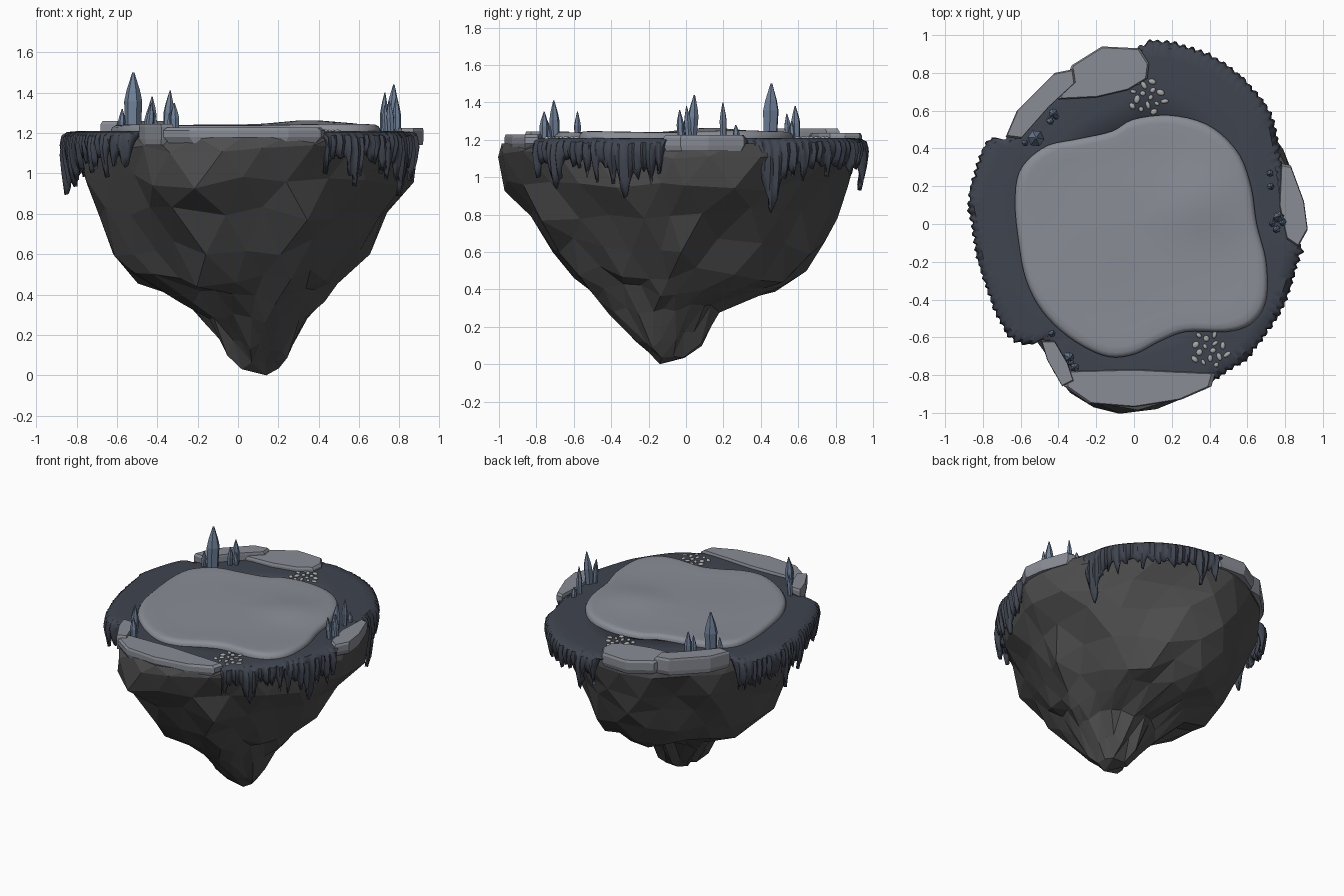
import bpy, bmesh, math, random
from mathutils import Vector, Matrix

if "Cube" in bpy.data.objects:
    bpy.data.objects.remove(bpy.data.objects["Cube"])

random.seed(7)


def material(name, rgb):
    m = bpy.data.materials.new(name)
    m.diffuse_color = (*rgb, 1)
    m.use_nodes = True
    m.node_tree.nodes["Principled BSDF"].inputs["Base Color"].default_value = m.diffuse_color
    return m


ROCK = material("dark_rock", (0.075, 0.075, 0.075))
SLAB = material("pale_stone", (0.25, 0.265, 0.30))
MOSS = material("slate_moss", (0.050, 0.058, 0.078))
CRYSTAL = material("blue_crystal", (0.16, 0.22, 0.32))
PEBBLE = material("pebble", (0.38, 0.39, 0.38))


def finish(name, bm, mat, smooth=None):
    me = bpy.data.meshes.new(name)
    bm.to_mesh(me)
    bm.free()
    ob = bpy.data.objects.new(name, me)
    bpy.context.collection.objects.link(ob)
    me.materials.append(mat)
    if smooth:
        bpy.ops.object.select_all(action='DESELECT')
        ob.select_set(True)
        bpy.context.view_layer.objects.active = ob
        bpy.ops.object.shade_smooth_by_angle(angle=math.radians(smooth))
    return ob


def loft(bm, rings, top=True, bottom=True, tris=False):
    """Bridge equal closed rings, listed from the top or centre outwards and down."""
    vs = [[bm.verts.new(p) for p in r] for r in rings]
    n = len(vs[0])
    for a, b in zip(vs, vs[1:]):
        for j in range(n):
            k = (j + 1) % n
            if tris:
                bm.faces.new((a[j], b[j], a[k]))
                bm.faces.new((b[j], b[k], a[k]))
            else:
                bm.faces.new((a[j], b[j], b[k], a[k]))
    if top:
        bm.faces.new(vs[0])
    if bottom:
        bm.faces.new(vs[-1][::-1])


def spline(pts, n, shift=0.0):
    """Closed Catmull-Rom curve through 2D points, sampled n times."""
    out, m = [], len(pts)
    for j in range(n):
        u = ((j + shift) / n * m) % m
        i, t = int(u), u % 1
        a, b, c, d = (Vector(pts[(i + o) % m]) for o in (-1, 0, 1, 2))
        out.append(0.5 * (2 * b + (c - a) * t + (2 * a - 5 * b + 4 * c - d) * t * t
                          + (3 * b - a - 3 * c + d) * t ** 3))
    return out


# Hanging rock: outline squeezed to the silhouette at each level, staggered facets
rock_outline = [(.90, 0), (.84, .3), (.68, .56), (.5, .75), (.2, .9), (-.1, .92), (-.33, .83),
                (-.55, .66), (-.68, .45), (-.77, .15), (-.75, -.15), (-.66, -.42), (-.5, -.62),
                (-.38, -.86), (-.1, -1), (.12, -.98), (.4, -.86), (.6, -.64), (.74, -.42), (.85, -.15)]
levels = [(1.18, -.75, .89, -.98, .89), (1.12, -.77, .91, -1, .91), (.96, -.78, .90, -.99, .88),
          (.80, -.75, .79, -.87, .81), (.63, -.67, .66, -.75, .73), (.48, -.55, .53, -.64, .64),
          (.39, -.30, .45, -.53, .50), (.28, -.18, .36, -.43, .20), (.13, -.08, .27, -.29, .09),
          (.05, .0, .21, -.21, .01)]
px, py = .14, -.14
rings = []
for i, (z, x0, x1, y0, y1) in enumerate(levels):
    ring = []
    for p in spline(rock_outline, 22, i * 0.5):
        dx, dy = p.x - px, p.y - py
        dx *= (x1 - px) / (.91 - px) if dx > 0 else (px - x0) / (px + .77)
        dy *= (y1 - py) / (.92 - py) if dy > 0 else (py - y0) / (py + 1)
        k = 1 if i < 2 else random.uniform(.91, 1.02)
        dz = 0 if i == 0 else random.uniform(-.045, .045) * (0.5 if i in (1, 9) else 1)
        ring.append((px + dx * k, py + dy * k, z + dz))
    rings.append(ring)
rings.append([(px, py, 0)] * 22)
bm = bmesh.new()
loft(bm, rings, bottom=False, tris=True)
bmesh.ops.remove_doubles(bm, verts=bm.verts, dist=.045)
for v in bm.verts:
    if v.co.z < .02:
        v.co = (px, py, 0)
finish("hanging_rock", bm, ROCK)

# Moss carpet with a dripping skirt on three stretches of the edge
moss_outline = [(.82, 0), (.78, .28), (.75, .42), (.7, .6), (.55, .78), (.38, .89), (.2, .945),
                (.06, .95), (-.1, .86), (-.32, .76), (-.55, .58), (-.66, .46), (-.77, .42),
                (-.86, .15), (-.845, 0), (-.81, -.2), (-.74, -.42), (-.65, -.59), (-.55, -.63),
                (-.45, -.62), (-.38, -.78), (-.2, -.92), (.05, -.94), (.3, -.88), (.44, -.8),
                (.6, -.69), (.74, -.5), (.79, -.4), (.86, -.18), (.88, -.12)]
spans = [(22, 87), (147, 231), (297, 353)]
teeth = [(32, 5, .32), (338, 4, .26), (176, 4, .24), (190, 3.5, .2), (78, 3, .2), (310, 3, .2)]
for s, e in spans:
    a = s + 2
    while a < e - 1:
        teeth.append((a, random.uniform(1.6, 3.2), random.uniform(.04, .17)))
        a += random.uniform(2, 4)


def drop(a):
    edge = max(min(a - s, e - a) for s, e in spans)
    if edge <= 0:
        return .02
    hang = max(d * max(0, 1 - abs(a - c) / w) ** .8 for c, w, d in teeth)
    return .02 + min(1, edge / 2) * (.06 + hang)


profile = [(.5, 0), (.75, 0), (.92, .005), (.98, 0)]
rings = [[] for _ in range(8)]
for p in spline(moss_outline, 480):
    a = math.degrees(math.atan2(p.y, p.x)) % 360
    d = drop(a)
    bulge = 1 + min(.02, d * .1) + .008 * math.sin(a * 2.3) - .01
    for r, (s, dz) in zip(rings, profile):
        r.append((p.x * s, p.y * s, 1.205 + dz))
    for r, (s, f) in zip(rings[4:], [(bulge, .12), (bulge + .01, .4), (bulge, .7), (bulge - .015, 1)]):
        r.append((p.x * s, p.y * s, 1.205 - f * d))
bm = bmesh.new()
loft(bm, rings, top=False, bottom=False)
moss = finish("moss_carpet", bm, MOSS, 40)
mod = moss.modifiers.new("thickness", 'SOLIDIFY')
mod.thickness, mod.offset = .022, -1

# Smooth raised plateau with a soft swell
plateau_outline = [(.65, 0), (.62, .2), (.55, .38), (.4, .52), (.2, .575), (0, .555), (-.12, .49),
                   (-.3, .45), (-.47, .41), (-.6, .29), (-.63, .12), (-.61, -.1), (-.57, -.3),
                   (-.48, -.47), (-.33, -.61), (-.15, -.7), (0, -.69), (.14, -.62), (.28, -.57),
                   (.5, -.57), (.63, -.52), (.7, -.4), (.7, -.2)]
outline = spline(plateau_outline, 96)


def swell(x, y):
    return (.028 * math.exp(-((x - .36) ** 2 + (y - .12) ** 2) / .04)
            + .004 * math.sin(5 * x + 2) * math.cos(6 * y))


bm = bmesh.new()
loft(bm, [[(p.x * s, p.y * s, z + (swell(p.x * s, p.y * s) if s < .99 else 0)) for p in outline]
          for s, z in [(.02, 1.238), (.2, 1.238), (.35, 1.238), (.5, 1.238), (.65, 1.238), (.8, 1.24),
                       (.92, 1.242), (.965, 1.24), (.985, 1.232), (1, 1.218), (1, 1.185)]])
finish("plateau", bm, SLAB, 60)

# Flat edge slabs
slabs = {
    "back_slab": (1.14, 1.237, [(-.4, .66), (-.2, .67), (-.03, .71), (.07, .77), (.08, .85), (.03, .93),
                                (-.17, .94), (-.33, .84)]),
    "back_left_slab": (1.14, 1.26, [(-.68, .46), (-.6, .45), (-.45, .62), (-.31, .75), (-.32, .82),
                                    (-.42, .8), (-.62, .6)]),
    "right_slab": (1.14, 1.225, [(.77, .1), (.81, -.08), (.87, -.12), (.92, -.03), (.9, .12), (.83, .31),
                                 (.78, .32)]),
    "front_slab": (1.15, 1.228, [(-.37, -.78), (-.37, -.86), (-.24, -.95), (0, -.97), (.25, -.93),
                                 (.41, -.86), (.43, -.79), (.2, -.78), (0, -.77)]),
    "front_left_slab": (1.14, 1.245, [(-.49, -.62), (-.46, -.72), (-.38, -.86), (-.32, -.83),
                                      (-.35, -.74), (-.42, -.62)]),
}
for name, (z0, z1, pts) in slabs.items():
    pts = [Vector(p) for p in pts]
    if sum(a.cross(b) for a, b in zip(pts, pts[1:] + pts[:1])) < 0:
        pts.reverse()
    c = sum(pts, Vector((0, 0))) / len(pts)
    bm = bmesh.new()
    loft(bm, [[(*(c + (p - c) * s), z) for p in pts]
              for s, z in [(.95, z1), (1, z1 - .015), (1, z0 + .03), (.93, z0)]])
    finish(name, bm, SLAB)

# Six-sided pointed crystals: x, y, tip height, radius
crystals = [(-.52, .45, 1.5, .045), (-.58, .43, 1.32, .018), (-.43, .59, 1.38, .025), (-.45, .55, 1.34, .02),
            (-.41, .57, 1.30, .016), (-.35, -.7, 1.41, .027), (-.31, -.76, 1.35, .024),
            (-.33, -.73, 1.3, .016), (-.44, -.58, 1.35, .019), (.76, .03, 1.44, .03), (.76, -.025, 1.36, .02),
            (.79, .015, 1.38, .02), (.735, .0, 1.34, .018), (.72, .2, 1.4, .02), (.72, .27, 1.28, .018)]
bm = bmesh.new()
for x, y, zt, r in crystals:
    turn, lx, ly = random.random(), random.uniform(-.015, .015), random.uniform(-.015, .015)
    h = zt - 1.18
    loft(bm, [[(x + lx * f + r * k * math.cos(turn + i * math.pi / 3),
                y + ly * f + r * k * math.sin(turn + i * math.pi / 3), 1.18 + h * f) for i in range(6)]
              for f, k in [(1, .12), (.72, .75), (.55, 1), (0, .85)]])
finish("crystals", bm, CRYSTAL)

# Two scatters of flat pebbles
for name, cx, cy in [("back_pebbles", .07, .67), ("front_pebbles", .4, -.67)]:
    bm = bmesh.new()
    for i in range(15):
        rad, a = .1 * math.sqrt((i + .5) / 15), i * 2.4
        m = (Matrix.Translation((cx + rad * math.cos(a), cy + rad * math.sin(a), 1.207))
             @ Matrix.Rotation(random.uniform(0, 3), 4, 'Z')
             @ Matrix.Diagonal((random.uniform(.014, .024), random.uniform(.01, .017), .01, 1)))
        bmesh.ops.create_icosphere(bm, subdivisions=2, radius=1, matrix=m)
    finish(name, bm, PEBBLE, 60)
